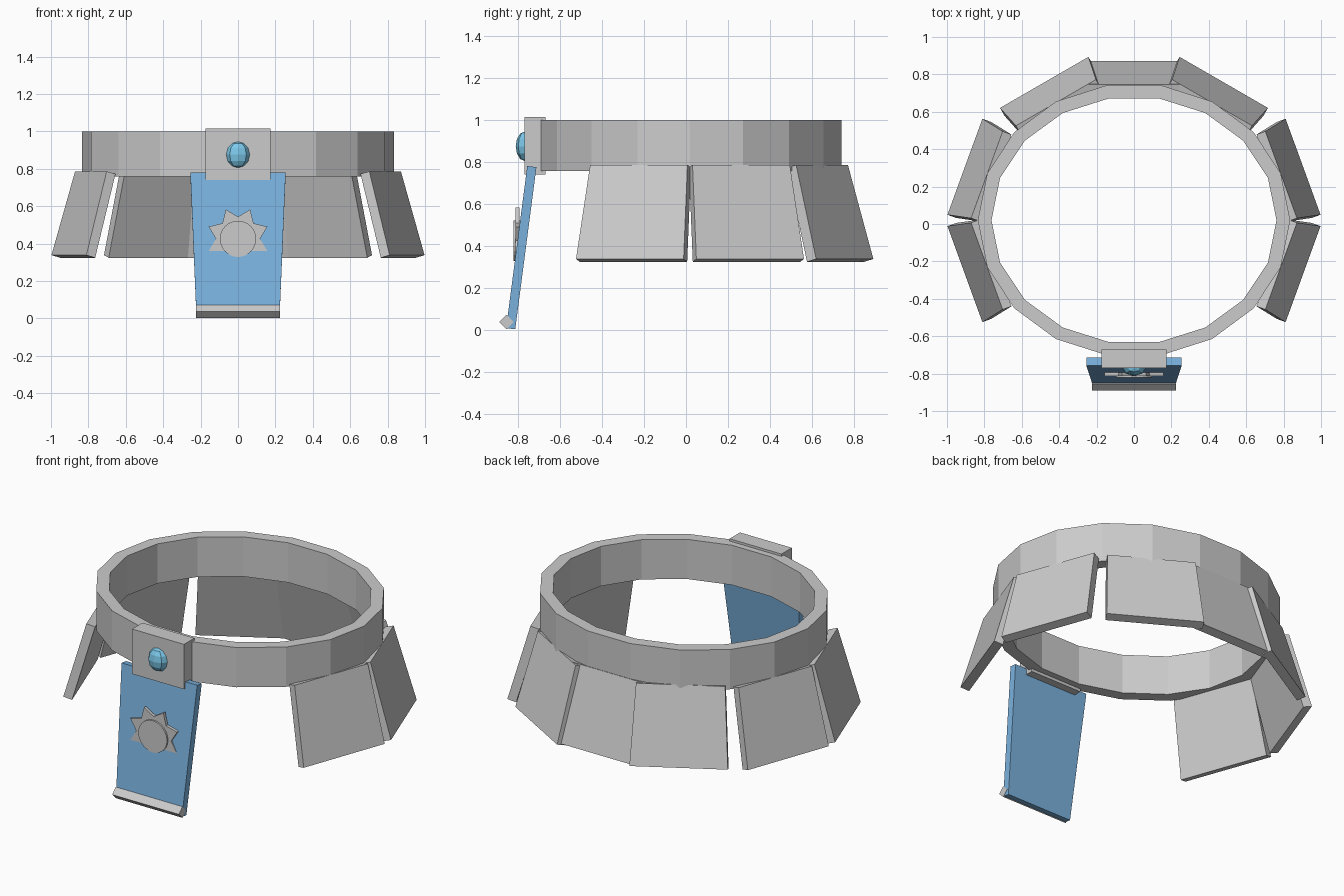
import bpy, bmesh
from math import sin, cos, pi, radians
from mathutils import Vector, Matrix

if "Cube" in bpy.data.objects:
    bpy.data.objects.remove(bpy.data.objects["Cube"])


def material(name, rgb):
    m = bpy.data.materials.new(name)
    m.diffuse_color = (*rgb, 1)
    m.use_nodes = True
    m.node_tree.nodes["Principled BSDF"].inputs["Base Color"].default_value = m.diffuse_color
    return m


BLUE = material("blue_cloth", (0.20, 0.45, 0.74))
GEM = material("gem_blue", (0.20, 0.58, 0.82))


def make(name, bm, mat=None):
    bmesh.ops.recalc_face_normals(bm, faces=bm.faces)
    me = bpy.data.meshes.new(name)
    bm.to_mesh(me)
    bm.free()
    ob = bpy.data.objects.new(name, me)
    bpy.context.collection.objects.link(ob)
    if mat:
        me.materials.append(mat)
    return ob


def loft(name, a, b, mat=None):
    """Solid between two matching polygon outlines."""
    bm = bmesh.new()
    va = [bm.verts.new(p) for p in a]
    vb = [bm.verts.new(p) for p in b]
    n = len(a)
    bm.faces.new(va)
    bm.faces.new(vb)
    for i in range(n):
        j = (i + 1) % n
        bm.faces.new((va[i], va[j], vb[j], vb[i]))
    return make(name, bm, mat)


def slab(name, top, bottom, n, half_top, half_bottom, thick, mat=None):
    """Tapered leaning plate; top and bottom are mid-points of its outer face."""
    top, bottom, n = Vector(top), Vector(bottom), Vector(n)
    t = Vector((-n.y, n.x, 0))
    normal = t.cross(top - bottom).normalized()
    if normal.dot(n) < 0:
        normal = -normal
    outer = [top - t * half_top, top + t * half_top,
             bottom + t * half_bottom, bottom - t * half_bottom]
    return loft(name, outer, [p - normal * thick for p in outer], mat)


# Belt: 18-sided oval ring
bm = bmesh.new()
rings = []
for rx, ry, z in ((0.835, 0.733, 0.758), (0.835, 0.733, 1.0),
                  (0.762, 0.662, 1.0), (0.762, 0.662, 0.758)):
    rings.append([bm.verts.new((rx * cos(i * pi / 9), 0.02 + ry * sin(i * pi / 9), z))
                  for i in range(18)])
for k in range(4):
    a, b = rings[k], rings[(k + 1) % 4]
    for i in range(18):
        j = (i + 1) % 18
        bm.faces.new((a[i], a[j], b[j], b[i]))
make("belt_ring", bm)

# Armour skirt plates: angle and bottom outer mid-point
plates = [("back_plate", 90, 0, 0.872)]
for s, side in ((1, "right"), (-1, "left")):
    for name, ang, x, y in (("rear", 60, 0.48, 0.757),
                            ("side_back", 20, 0.904, 0.306),
                            ("side_front", -20, 0.904, -0.268)):
        plates.append((f"{side}_{name}_plate", ang if s > 0 else 180 - ang, s * x, y))
for name, ang, x, y in plates:
    n = Vector((cos(radians(ang)), sin(radians(ang)), 0))
    bottom = Vector((x, y, 0.338))
    top = Vector((x, y, 0.786)) - n * 0.125
    slab(name, top, bottom, n, 0.247, 0.273, 0.052)

# Front cloth panel
slab("front_cloth", (0, -0.757, 0.781), (0, -0.858, 0.008), (0, -1, 0),
     0.255, 0.222, 0.044, BLUE)

# Cloth hem: diamond bar
diamond = [(-0.89, 0.037), (-0.856, 0.071), (-0.822, 0.037), (-0.856, 0.003)]
loft("cloth_hem", [(-0.225, y, z) for y, z in diamond],
     [(0.225, y, z) for y, z in diamond])

# Buckle plate
slab("buckle_plate", (0, -0.77, 1.014), (0, -0.77, 0.74), (0, -1, 0),
     0.175, 0.175, 0.1)

# Buckle gem
bm = bmesh.new()
bmesh.ops.create_uvsphere(bm, u_segments=8, v_segments=6, radius=1,
                          matrix=Matrix.Translation((0, -0.77, 0.875))
                          @ Matrix.Diagonal((0.063, 0.042, 0.07, 1)))
make("buckle_gem", bm, GEM)


# Sun emblem: eight-pointed star with a round boss
def outline(radii, count, y, offset=0.0):
    return [(radii[i % len(radii)] * cos(offset + i * 2 * pi / count), y,
             0.425 + radii[i % len(radii)] * sin(offset + i * 2 * pi / count))
            for i in range(count)]


loft("emblem_star", outline((0.17, 0.118), 16, -0.812, pi / 8),
     outline((0.17, 0.118), 16, -0.794, pi / 8))
loft("emblem_disc", outline((0.097,), 24, -0.822), outline((0.097,), 24, -0.79))
